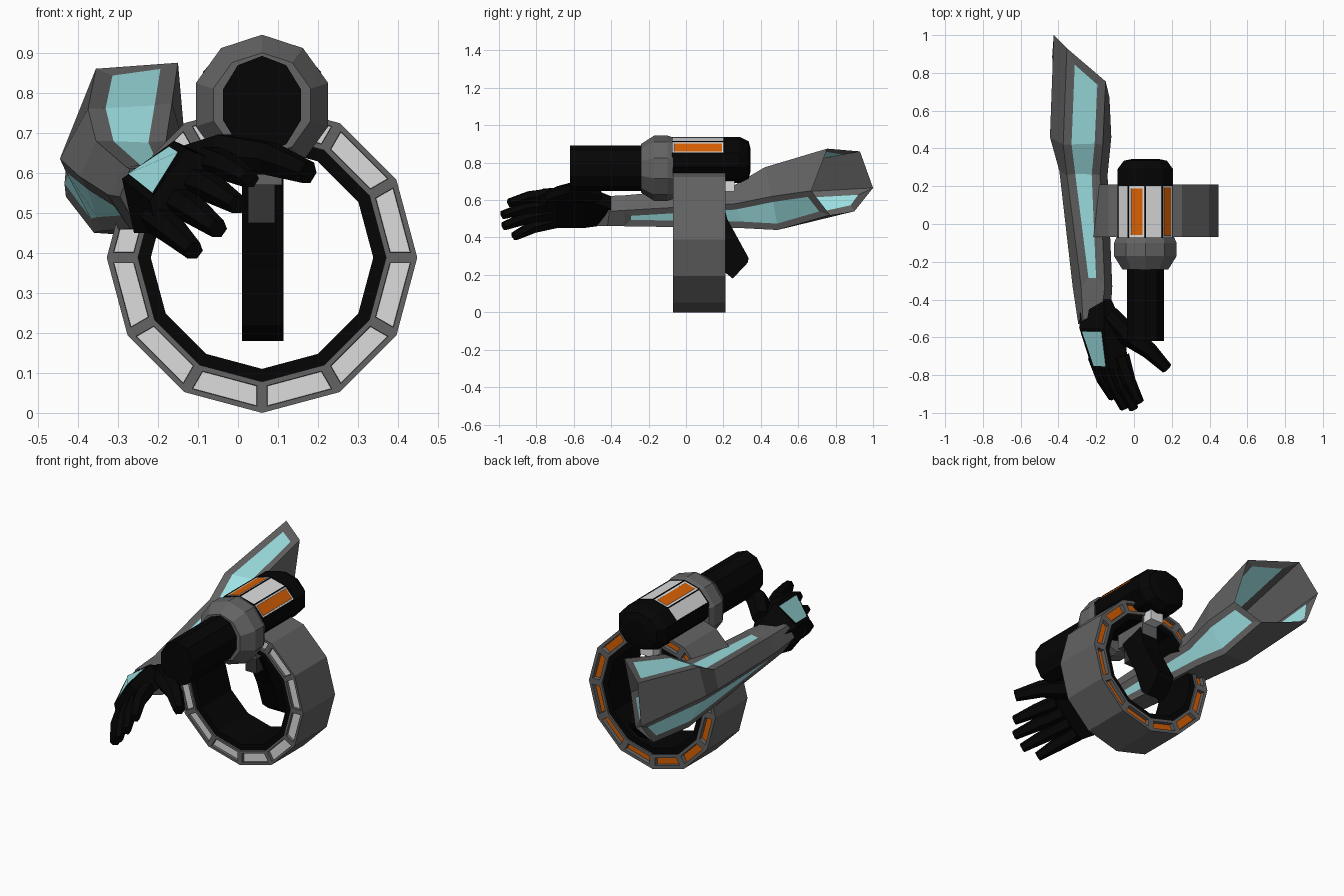
import bpy, bmesh, math
from mathutils import Vector

if "Cube" in bpy.data.objects:
    bpy.data.objects.remove(bpy.data.objects["Cube"])


def material(name, rgb):
    m = bpy.data.materials.new(name)
    m.diffuse_color = (*rgb, 1)
    m.use_nodes = True
    m.node_tree.nodes["Principled BSDF"].inputs["Base Color"].default_value = m.diffuse_color
    return m


GREY = material("mid grey", (0.125, 0.125, 0.125))
DARK = material("dark grey", (0.035, 0.035, 0.035))
BLACK = material("near black", (0.0015, 0.0015, 0.0015))
LIGHT = material("light grey", (0.72, 0.72, 0.72))
ORANGE = material("orange", (0.68, 0.115, 0.001))
CYAN = material("pale cyan", (0.40, 0.88, 0.90))


def finish(bm, name, mats):
    me = bpy.data.meshes.new(name)
    bm.to_mesh(me)
    bm.free()
    for m in mats:
        me.materials.append(m)
    ob = bpy.data.objects.new(name, me)
    bpy.context.collection.objects.link(ob)
    return ob


def loft(rings, cap_start=True, cap_end=True, closed=False):
    """Skin a list of equal-length point rings; returns bmesh and faces[segment][side]."""
    bm = bmesh.new()
    vs = [[bm.verts.new(p) for p in r] for r in rings]
    n = len(vs[0])
    pairs = list(zip(vs, vs[1:])) + ([(vs[-1], vs[0])] if closed else [])
    faces = [[bm.faces.new((a[i], a[(i + 1) % n], b[(i + 1) % n], b[i])) for i in range(n)]
             for a, b in pairs]
    if cap_start and not closed:
        bm.faces.new(vs[0])
    if cap_end and not closed:
        bm.faces.new(vs[-1])
    bmesh.ops.recalc_face_normals(bm, faces=bm.faces)
    return bm, faces


def panel(bm, faces, mat, width, depth=-0.006):
    """Sink an inset coloured panel into each face separately."""
    bmesh.ops.inset_individual(bm, faces=faces, thickness=width, use_even_offset=True)
    bmesh.ops.inset_individual(bm, faces=faces, thickness=0.001, depth=depth, use_even_offset=True)
    for f in faces:
        f.material_index = mat


def oval(y, rx, rz, cz, n=10, cx=0.06):
    return [(cx + rx * math.cos(math.pi / 2 + i * math.tau / n), y,
             cz + rz * math.sin(math.pi / 2 + i * math.tau / n)) for i in range(n)]


def turned(name, sections, cz, mat):
    bm, _ = loft([oval(y, rx, rz, cz) for y, rx, rz in sections])
    return finish(bm, name, [mat])


def tube(name, pts, radii, mat, n=6):
    pts = [Vector(p) for p in pts]
    rings = []
    for i, (p, r) in enumerate(zip(pts, radii)):
        d = (pts[min(i + 1, len(pts) - 1)] - pts[max(i - 1, 0)]).normalized()
        u = d.cross(Vector((0, 0, 1))).normalized()
        v = u.cross(d)
        rings.append([p + r * (u * math.cos(k * math.tau / n) + v * math.sin(k * math.tau / n))
                      for k in range(n)])
    bm, _ = loft(rings)
    return finish(bm, name, [mat])


def box(name, x, y, z, mat):
    bm, _ = loft([[(a, y[0], z[0]), (a, y[1], z[0]), (a, y[1], z[1]), (a, y[0], z[1])] for a in x])
    return finish(bm, name, [mat])


def hoop(outer, inner, y0, y1):
    return loft([oval(y, r, r, 0.388, 12) for y, r in
                 ((y0, outer), (y0, inner), (y1, inner), (y1, outer))], closed=True)


# Big twelve-sided ring: light panels in front, orange panels at the back
bm, f = hoop(0.388, 0.31, -0.07, 0.21)
panel(bm, f[0], 1, 0.013, -0.015)
panel(bm, f[2], 2, 0.017, -0.022)
finish(bm, "ring_frame", [GREY, LIGHT, ORANGE])
bm, f = hoop(0.312, 0.278, -0.06, 0.20)
finish(bm, "ring_liner", [BLACK])

# Barrel, collar and rear cap
turned("barrel", [(-0.62, 0.103, 0.122), (-0.15, 0.103, 0.122)], 0.77, BLACK)
turned("barrel_collar", [(-0.24, 0.128, 0.13), (-0.17, 0.174, 0.175), (-0.10, 0.174, 0.175),
                         (-0.07, 0.16, 0.165)], 0.77, GREY)
turned("rear_cap", [(0.20, 0.155, 0.122), (0.29, 0.155, 0.122), (0.335, 0.12, 0.10),
                    (0.345, 0.07, 0.06)], 0.814, BLACK)

# Chamber: light panels on the upper faces, one orange side and one orange stripe
bm, f = loft([oval(-0.075, 0.155, 0.124, 0.814), oval(0.205, 0.155, 0.124, 0.814)])
panel(bm, [f[0][i] for i in (0, 1, 8, 9)], 1, 0.003, -0.003)
panel(bm, [f[0][8]], 2, 0.008, 0.001)
panel(bm, [f[0][0]], 2, 0.012, 0.001)
finish(bm, "chamber", [BLACK, LIGHT, ORANGE])

# Underside mount and trigger block
box("mount_block", (0.01, 0.11), (0.0, 0.20), (0.57, 0.74), GREY)
box("rear_mount", (0.02, 0.10), (0.12, 0.26), (0.645, 0.72), LIGHT)
box("trigger_block", (0.025, 0.092), (0.03, 0.11), (0.475, 0.58), DARK)

# Slanted hand grip, a side profile given width
grip = [(0.04, 0.58), (0.19, 0.62), (0.22, 0.50), (0.335, 0.29), (0.33, 0.265),
        (0.25, 0.18), (0.20, 0.22), (0.15, 0.36), (0.10, 0.46)]
bm, _ = loft([[(x, y, z) for y, z in grip] for x in (0.01, 0.114)])
finish(bm, "grip", [BLACK])

# Forearm guard: open six-sided shell, flaring to a slanted elbow opening
arm = [
    [(-0.27, -0.51, 0.61), (-0.17, -0.46, 0.62), (-0.12, -0.41, 0.54),
     (-0.17, -0.42, 0.46), (-0.25, -0.48, 0.46), (-0.295, -0.53, 0.54)],
    [(-0.28, -0.33, 0.615), (-0.155, -0.33, 0.625), (-0.115, -0.33, 0.545),
     (-0.165, -0.33, 0.46), (-0.27, -0.33, 0.46), (-0.325, -0.33, 0.545)],
    [(-0.355, 0.26, 0.68), (-0.18, 0.26, 0.68), (-0.14, 0.26, 0.58),
     (-0.19, 0.30, 0.45), (-0.34, 0.30, 0.455), (-0.395, 0.28, 0.59)],
    [(-0.375, 0.42, 0.76), (-0.165, 0.42, 0.775), (-0.12, 0.46, 0.62),
     (-0.21, 0.49, 0.44), (-0.36, 0.49, 0.45), (-0.445, 0.46, 0.635)],
    [(-0.355, 0.93, 0.86), (-0.15, 0.755, 0.875), (-0.13, 0.67, 0.65),
     (-0.23, 0.77, 0.52), (-0.43, 0.90, 0.54), (-0.425, 1.0, 0.665)],
]
bm, f = loft(arm, cap_start=True, cap_end=False)
for side, width in ((0, 0.044), (2, 0.036), (4, 0.036)):
    strip = [f[s][side] for s in (1, 2, 3)]
    bmesh.ops.inset_region(bm, faces=strip, thickness=width, depth=-0.004,
                           use_boundary=True, use_even_offset=True)
    for face in strip:
        face.material_index = 1
finish(bm, "forearm_guard", [GREY, CYAN])

# Palm with a cyan plate on the back of the hand
palm = [(-0.40, [(-0.28, 0.58), (-0.16, 0.62), (-0.12, 0.55), (-0.24, 0.47)]),
        (-0.55, [(-0.29, 0.585), (-0.16, 0.68), (-0.05, 0.61), (-0.26, 0.45)]),
        (-0.77, [(-0.22, 0.53), (-0.13, 0.66), (-0.03, 0.62), (-0.20, 0.45)])]
bm, f = loft([[(x, y, z) for x, z in sec] for y, sec in palm])
panel(bm, [f[1][0]], 1, 0.018, 0.004)
finish(bm, "palm", [BLACK, CYAN])

# Four spread fingers
tips = [(0.03, -0.945, 0.585), (0.0, -0.98, 0.52), (-0.05, -0.975, 0.46), (-0.11, -0.92, 0.405)]
for i, tip in enumerate(tips):
    t = i / 3
    base = Vector((-0.07 - 0.13 * t, -0.70, 0.625 - 0.135 * t))
    mid = base.lerp(Vector(tip), 0.55) + Vector((-0.012, 0, 0.012))
    tube("finger_%d" % (i + 1), [base, mid, tip], [0.046, 0.037, 0.025], BLACK)

# Thumb reaching across under the barrel
tube("thumb", [(-0.13, -0.48, 0.62), (-0.03, -0.59, 0.645), (0.08, -0.67, 0.635), (0.175, -0.765, 0.60)],
     [0.05, 0.058, 0.045, 0.03], BLACK)
